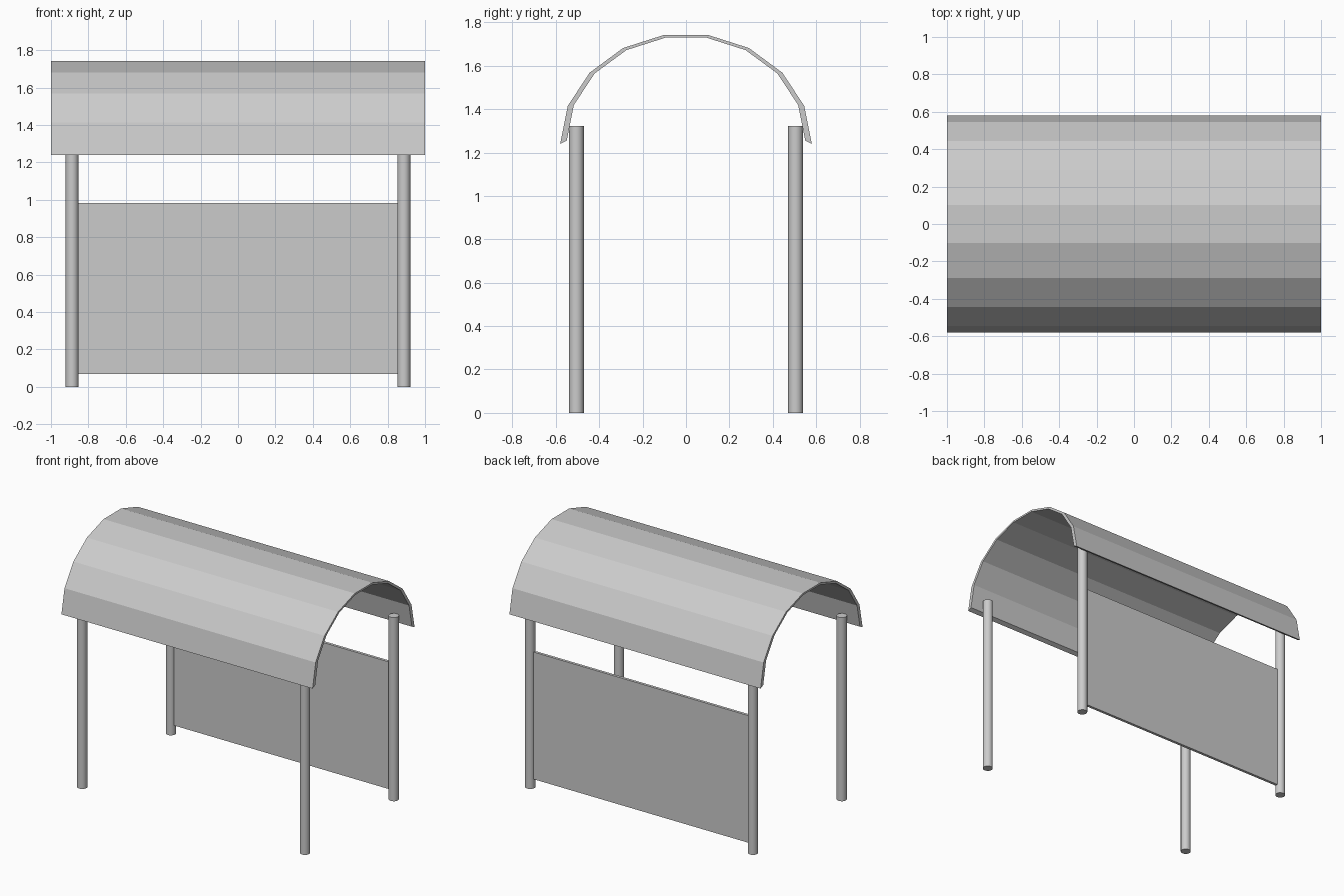
import bpy, bmesh
from math import sin, cos, radians

if "Cube" in bpy.data.objects:
    bpy.data.objects.remove(bpy.data.objects["Cube"])


def arc(half_width, base, rise):
    """Nine-facet barrel section as (y, z) points."""
    angles = [radians(a) for a in range(-90, 91, 20)]
    return [(half_width * sin(a), base + rise * cos(a) / cos(radians(10)))
            for a in angles]


# Barrel roof: thin curved section extruded along x
outer = arc(0.58, 1.24, 0.502)
inner = arc(0.55, 1.254, 0.475)
bm = bmesh.new()
rings = []
for x in (-1, 1):
    rings.append([[bm.verts.new((x, y, z)) for y, z in prof]
                  for prof in (outer, inner)])
(lo, li), (ro, ri) = rings
for i in range(len(outer) - 1):
    j = i + 1
    bm.faces.new((lo[i], lo[j], ro[j], ro[i]))
    bm.faces.new((li[i], ri[i], ri[j], li[j]))
    bm.faces.new((lo[i], li[i], li[j], lo[j]))
    bm.faces.new((ro[i], ro[j], ri[j], ri[i]))
for i in (0, -1):
    bm.faces.new((lo[i], ro[i], ri[i], li[i]))
bmesh.ops.recalc_face_normals(bm, faces=bm.faces)
mesh = bpy.data.meshes.new("barrel_roof")
bm.to_mesh(mesh)
bm.free()
bpy.context.collection.objects.link(bpy.data.objects.new("barrel_roof", mesh))

# Four round posts
for side, x in (("left", -0.887), ("right", 0.887)):
    for end, y in (("front", -0.505), ("back", 0.505)):
        bpy.ops.mesh.primitive_cylinder_add(
            vertices=24, radius=0.034, depth=1.322, location=(x, y, 0.661))
        bpy.context.object.name = f"{end}_{side}_post"
        bpy.ops.object.shade_smooth_by_angle(angle=radians(40))

# Back panel between the rear posts
bpy.ops.mesh.primitive_cube_add(size=1, location=(0, 0.505, 0.525))
panel = bpy.context.object
panel.name = "back_panel"
panel.scale = (1.73, 0.02, 0.915)
bpy.ops.object.transform_apply(location=False, rotation=False, scale=True)
